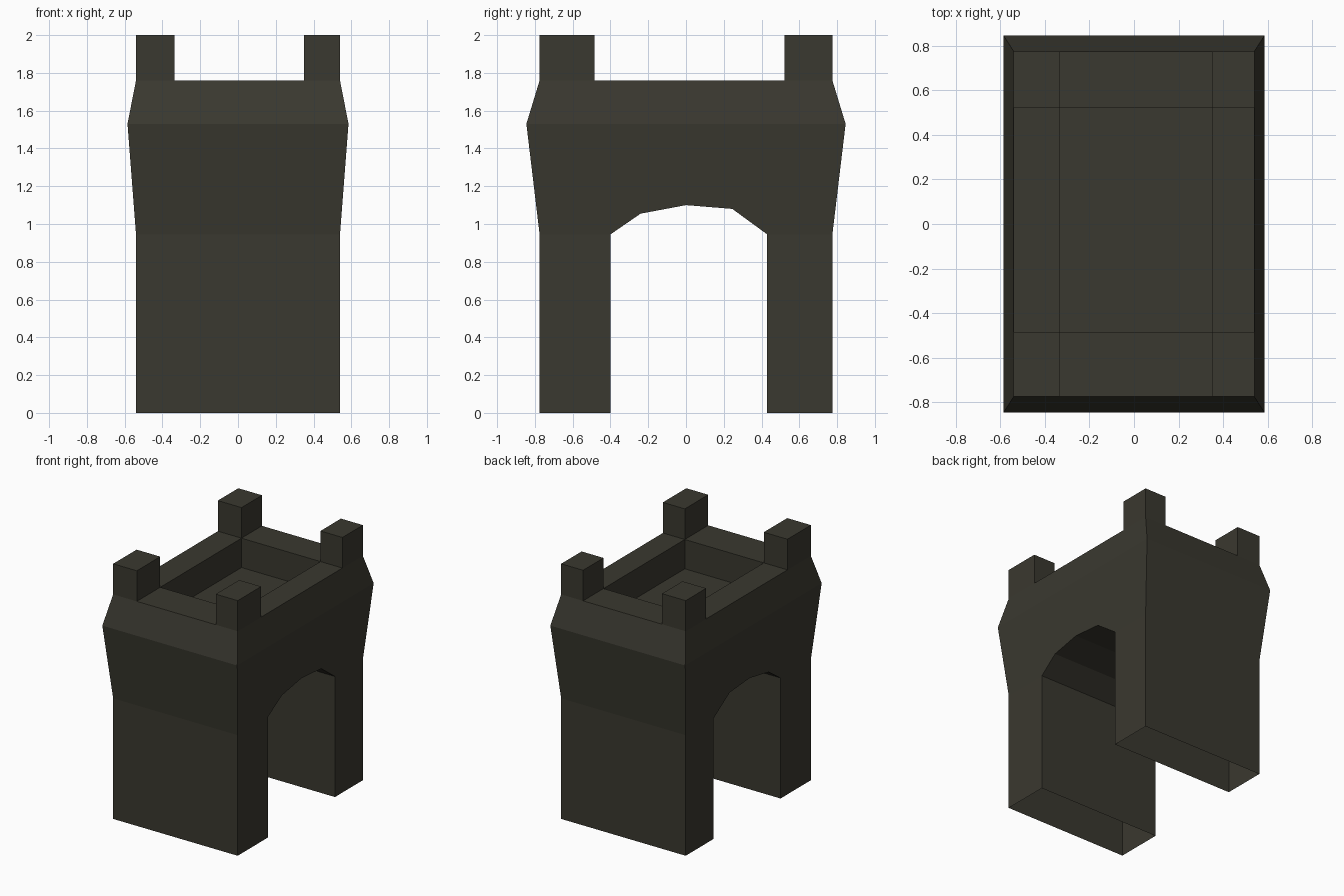
import bpy, bmesh

if "Cube" in bpy.data.objects:
    bpy.data.objects.remove(bpy.data.objects["Cube"])

stone = bpy.data.materials.new("dark stone")
stone.diffuse_color = (0.042, 0.040, 0.029, 1)
stone.use_nodes = True
stone.node_tree.nodes["Principled BSDF"].inputs["Base Color"].default_value = stone.diffuse_color

Z_SPRING, Z_BULGE, Z_RIM, Z_TOP, Z_FLOOR = 0.945, 1.53, 1.76, 2.0, 1.53
X, Y = 0.54, 0.775            # straight wall half sizes
XB, YB = 0.585, 0.845         # bulge half sizes
PX, PY = (-0.335, 0.35), (-0.485, 0.522)   # roof well extents
ARCH = [(-0.40, Z_SPRING), (-0.24, 1.055), (0, 1.10), (0.245, 1.08), (0.43, Z_SPRING)]


def finish(name, bm):
    bmesh.ops.remove_doubles(bm, verts=bm.verts, dist=1e-4)
    bmesh.ops.recalc_face_normals(bm, faces=bm.faces)
    mesh = bpy.data.meshes.new(name)
    bm.to_mesh(mesh)
    bm.free()
    mesh.materials.append(stone)
    obj = bpy.data.objects.new(name, mesh)
    bpy.context.collection.objects.link(obj)
    return obj


def face(bm, pts):
    bm.faces.new([bm.verts.new(p) for p in pts])


def ring(x0, x1, y0, y1, z):
    return [(x0, y0, z), (x1, y0, z), (x1, y1, z), (x0, y1, z)]


def band(bm, a, b):
    for i in range(4):
        j = (i + 1) % 4
        face(bm, [a[i], a[j], b[j], b[i]])


def side_x(z):
    return X + (XB - X) * max(0, z - Z_SPRING) / (Z_BULGE - Z_SPRING)


# Tower shell: open-bottomed hollow legs, arch tunnel, parapet and roof well
bm = bmesh.new()
a0, a1 = ARCH[0][0], ARCH[-1][0]
for s in (-1, 1):
    # end walls, straight then flaring
    face(bm, [(-X, s * Y, 0), (X, s * Y, 0), (X, s * Y, Z_SPRING), (-X, s * Y, Z_SPRING)])
    face(bm, [(-X, s * Y, Z_SPRING), (X, s * Y, Z_SPRING), (XB, s * YB, Z_BULGE), (-XB, s * YB, Z_BULGE)])
    # leg sides and the arched wall above
    for y0, y1 in ((-Y, a0), (a1, Y)):
        face(bm, [(s * X, y0, 0), (s * X, y1, 0), (s * X, y1, Z_SPRING), (s * X, y0, Z_SPRING)])
    outline = [(-Y, Z_SPRING)] + ARCH + [(Y, Z_SPRING), (YB, Z_BULGE), (-YB, Z_BULGE)]
    face(bm, [(s * side_x(z), y, z) for y, z in outline])
# tunnel lining
tunnel = [(a0, 0)] + ARCH + [(a1, 0)]
for (y0, z0), (y1, z1) in zip(tunnel, tunnel[1:]):
    face(bm, [(-side_x(z0), y0, z0), (side_x(z0), y0, z0), (side_x(z1), y1, z1), (-side_x(z1), y1, z1)])
# parapet slope, rim, well walls and floor
rim = ring(-X, X, -Y, Y, Z_RIM)
well_top, well_floor = ring(*PX, *PY, Z_RIM), ring(*PX, *PY, Z_FLOOR)
band(bm, ring(-XB, XB, -YB, YB, Z_BULGE), rim)
band(bm, rim, well_top)
band(bm, well_top, well_floor)
face(bm, well_floor)
finish("gate_tower", bm)

# Corner merlons
for xn, x0, x1 in (("left", -X, PX[0]), ("right", PX[1], X)):
    for yn, y0, y1 in (("front", -Y, PY[0]), ("back", PY[1], Y)):
        bm = bmesh.new()
        low, high = ring(x0, x1, y0, y1, Z_RIM), ring(x0, x1, y0, y1, Z_TOP)
        band(bm, low, high)
        face(bm, high)
        finish(f"merlon_{yn}_{xn}", bm)
